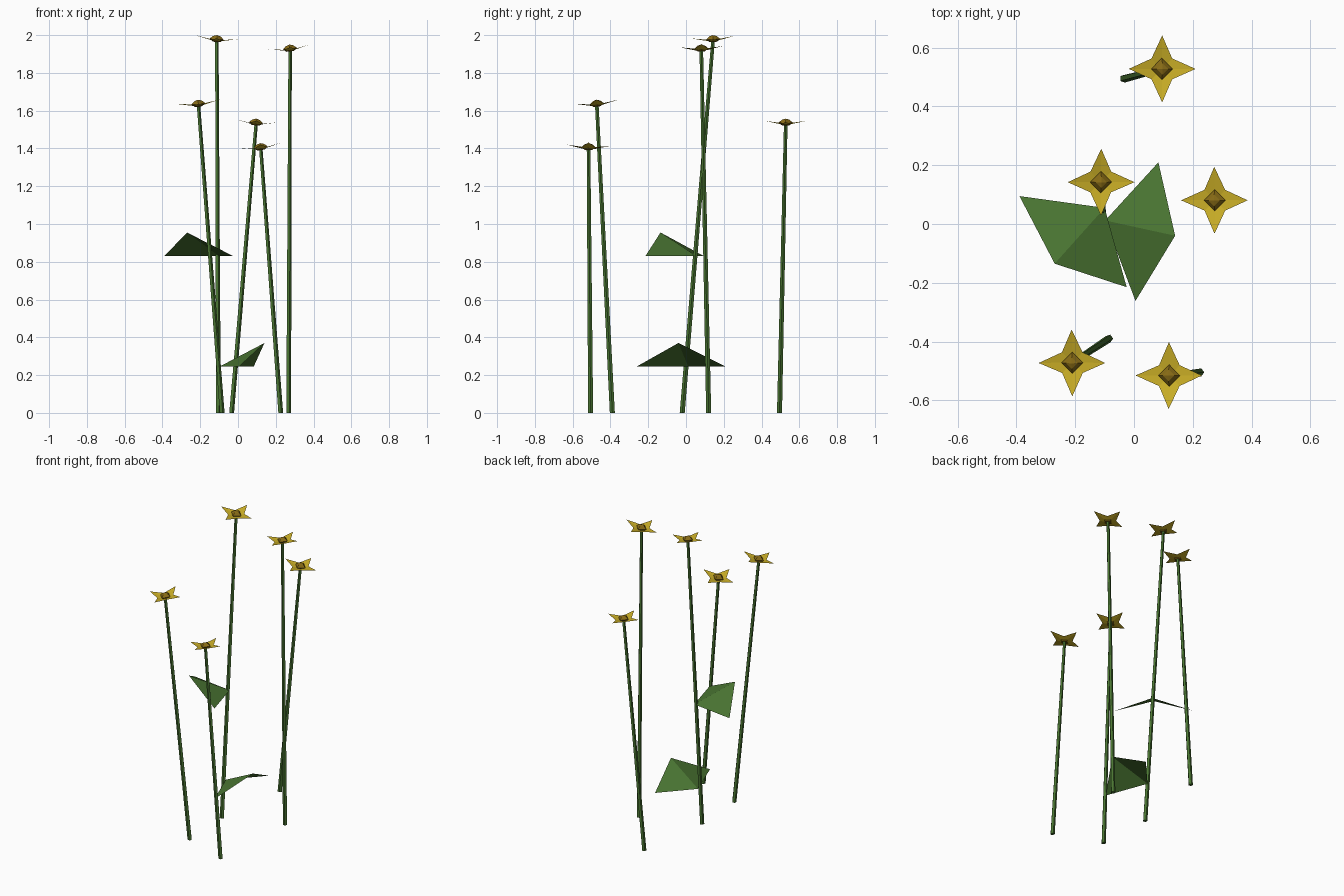
import bpy, bmesh, math
from mathutils import Vector, Matrix

if "Cube" in bpy.data.objects:
    bpy.data.objects.remove(bpy.data.objects["Cube"])


def material(name, rgb):
    m = bpy.data.materials.new(name)
    m.diffuse_color = (*rgb, 1)
    m.use_nodes = True
    m.node_tree.nodes["Principled BSDF"].inputs["Base Color"].default_value = m.diffuse_color
    return m


GREEN = material("leaf green", (0.068, 0.178, 0.032))
GOLD = material("petal gold", (0.60, 0.43, 0.020))
BROWN = material("seed brown", (0.25, 0.15, 0.008))


def build(name, verts, faces, mat):
    me = bpy.data.meshes.new(name)
    me.from_pydata([tuple(v) for v in verts], [], faces)
    me.materials.append(mat)
    bm = bmesh.new()
    bm.from_mesh(me)
    bmesh.ops.recalc_face_normals(bm, faces=bm.faces)
    bm.to_mesh(me)
    bm.free()
    ob = bpy.data.objects.new(name, me)
    bpy.context.collection.objects.link(ob)
    return ob


def ring(n, r, z, turn=0.0):
    return [Vector((r * math.cos(turn + math.tau * i / n),
                    r * math.sin(turn + math.tau * i / n), z)) for i in range(n)]


# five-sided tapered stem between two points
def stem(name, a, b, n=5):
    verts = [a + v for v in ring(n, 0.014, 0)] + [b + v for v in ring(n, 0.010, 0)]
    faces = [(i, (i + 1) % n, n + (i + 1) % n, n + i) for i in range(n)]
    faces += [tuple(range(n))[::-1], tuple(range(n, 2 * n))]
    build(name, verts, faces, GREEN)


# four-pointed blossom, tips raised, with a faceted seed head
def blossom(i, pos, sx, sy):
    up = Vector((-sx, -sy, 1)).normalized()
    mat = Matrix.Translation(pos) @ up.to_track_quat('Z', 'Y').to_matrix().to_4x4()
    # keep the petals lined up with x and y
    x = Vector((1, 0, sx)).normalized()
    y = up.cross(x)
    rot = Matrix((x, y, up)).transposed().to_4x4()
    mat = Matrix.Translation(pos) @ rot
    tips, notches = ring(4, 0.114, 0.012), ring(4, 0.050, -0.002, math.pi / 4)
    star = [Vector((0, 0, -0.012))] + [v for p in zip(tips, notches) for v in p]
    ob = build(f"petals_{i}", star,
               [(0, 1 + k, 1 + (k + 1) % 8) for k in range(8)], GOLD)
    ob.matrix_world = mat
    levels = [(0.020, -0.013), (0.037, 0.002), (0.020, 0.017)]
    verts = [v for r, z in levels for v in ring(4, r, z)] + [Vector((0, 0, 0.023))]
    faces = [(4 * l + k, 4 * l + (k + 1) % 4, 4 * l + 4 + (k + 1) % 4, 4 * l + 4 + k)
             for l in range(2) for k in range(4)]
    faces += [(8 + k, 8 + (k + 1) % 4, 12) for k in range(4)] + [(3, 2, 1, 0)]
    build(f"seed_head_{i}", verts, faces, BROWN).matrix_world = mat


# base x, y; head x, y, z; head slope along x, y
FLOWERS = [
    (-0.105, -0.02, -0.113, 0.143, 1.977, -0.09, 0.06),
    (-0.085, -0.39, -0.21, -0.472, 1.635, 0.10, 0.10),
    (-0.035, 0.495, 0.095, 0.528, 1.535, -0.08, 0.0),
    (0.225, -0.505, 0.120, -0.516, 1.405, 0.13, -0.03),
    (0.267, 0.12, 0.275, 0.081, 1.927, 0.12, 0.03),
]
for i, (bx, by, hx, hy, hz, sx, sy) in enumerate(FLOWERS, 1):
    head = Vector((hx, hy, hz))
    stem(f"stem_{i}", Vector((bx, by, 0)), head - Vector((0, 0, 0.008)))
    blossom(i, head, sx, sy)

# leaves folded along the midrib: base, side, tip, side
LEAVES = [
    [(-0.098, 0.012, 0.245), (0.005, -0.262, 0.245), (0.14, -0.04, 0.37), (0.083, 0.21, 0.245)],
    [(-0.10, 0.055, 0.83), (-0.39, 0.095, 0.83), (-0.27, -0.135, 0.955), (-0.025, -0.215, 0.83)],
]
for i, pts in enumerate(LEAVES, 1):
    leaf = build(f"leaf_{i}", pts, [(0, 1, 2), (0, 2, 3)], GREEN)
    if leaf.data.polygons[0].normal.z < 0:
        leaf.data.flip_normals()
